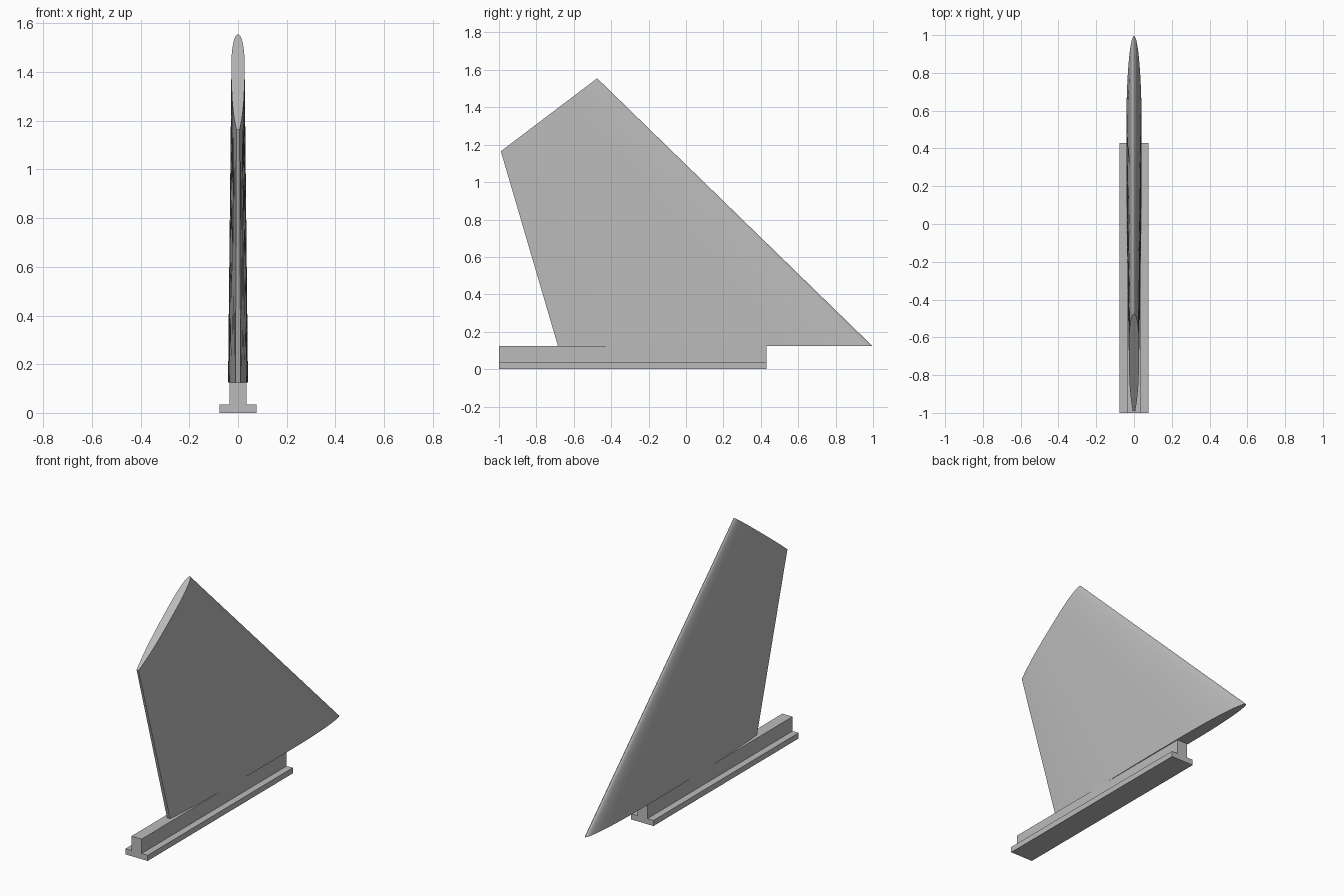
import bpy
import bmesh
import math
from mathutils import Vector

cube = bpy.data.objects.get("Cube")
if cube:
    bpy.data.objects.remove(cube, do_unlink=True)

gray = bpy.data.materials.new("plain gray")
gray.use_nodes = True
color = (0.5, 0.5, 0.5, 1)
gray.diffuse_color = color
gray.node_tree.nodes["Principled BSDF"].inputs["Base Color"].default_value = color


def add_object(name, bm):
    bmesh.ops.recalc_face_normals(bm, faces=bm.faces)
    mesh = bpy.data.meshes.new(name)
    bm.to_mesh(mesh)
    bm.free()
    mesh.materials.append(gray)
    obj = bpy.data.objects.new(name, mesh)
    bpy.context.collection.objects.link(obj)
    return obj


# Mounting rail: an inverted T section extruded along y
rail_half = [(0.077, 0), (0.077, 0.035), (0.035, 0.035), (0.035, 0.125)]
outline = rail_half + [(-x, z) for x, z in reversed(rail_half)]
bm = bmesh.new()
end = bm.faces.new([bm.verts.new((x, -1, z)) for x, z in outline])
result = bmesh.ops.extrude_face_region(bm, geom=[end])
moved = [g for g in result["geom"] if isinstance(g, bmesh.types.BMVert)]
bmesh.ops.translate(bm, verts=moved, vec=(0, 1.43, 0))
add_object("mounting_rail", bm)


# Fin section: elliptical nose, then a taper to a blunt trailing edge
NOSE = 0.3


def section_width(u):
    if u < NOSE:
        return math.sqrt(1 - (1 - u / NOSE) ** 2)
    return 1 - 0.75 * ((u - NOSE) / (1 - NOSE)) ** 3.2


STEPS = 16
stations = [NOSE * (1 - math.cos(math.pi / 2 * i / STEPS)) for i in range(STEPS)]
stations += [NOSE + (1 - NOSE) * i / STEPS for i in range(STEPS + 1)]


def section_ring(bm, leading, trailing, half_width):
    def point(u, side):
        p = Vector(leading).lerp(Vector(trailing), u)
        p.x = side * half_width * section_width(u)
        return bm.verts.new(p)
    right = [point(u, -1) for u in reversed(stations)]
    left = [point(u, 1) for u in stations[1:]]
    return right + left


# Swept fin lofted from the root to the slanted tip
bm = bmesh.new()
root = section_ring(bm, (0, 0.995, 0.125), (0, -0.685, 0.125), 0.041)
tip = section_ring(bm, (0, -0.475, 1.555), (0, -0.99, 1.165), 0.027)
for i in range(len(root)):
    j = (i + 1) % len(root)
    bm.faces.new((root[i], root[j], tip[j], tip[i]))
bm.faces.new(root)
bm.faces.new(tip)
fin = add_object("swept_fin", bm)

bpy.ops.object.select_all(action="DESELECT")
fin.select_set(True)
bpy.context.view_layer.objects.active = fin
bpy.ops.object.shade_smooth_by_angle(angle=math.radians(30))
